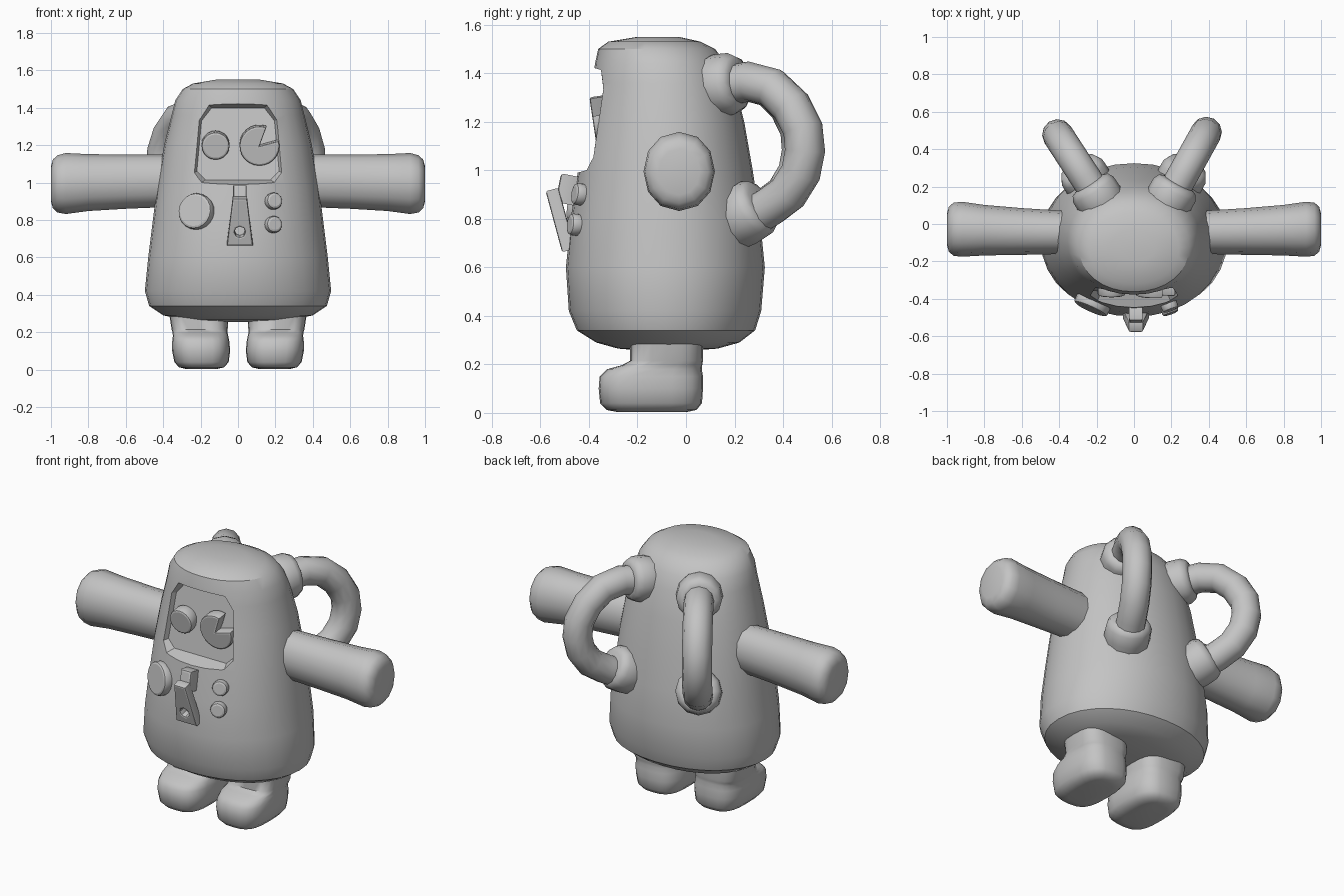
import bpy, bmesh, math
from mathutils import Vector, Matrix

if "Cube" in bpy.data.objects:
    bpy.data.objects.remove(bpy.data.objects["Cube"])

grey = bpy.data.materials.new("plain grey")
grey.diffuse_color = (0.55, 0.55, 0.55, 1)
grey.use_nodes = True
grey.node_tree.nodes["Principled BSDF"].inputs["Base Color"].default_value = grey.diffuse_color


def smooth(ob, angle=35):
    bpy.ops.object.select_all(action='DESELECT')
    ob.select_set(True)
    bpy.context.view_layer.objects.active = ob
    bpy.ops.object.shade_smooth_by_angle(angle=math.radians(angle))


def finish(name, bm, angle=35):
    bmesh.ops.recalc_face_normals(bm, faces=bm.faces[:])
    me = bpy.data.meshes.new(name)
    bm.to_mesh(me)
    bm.free()
    me.materials.append(grey)
    ob = bpy.data.objects.new(name, me)
    bpy.context.collection.objects.link(ob)
    smooth(ob, angle)
    return ob


def spow(v, n):
    return math.copysign(abs(v) ** (2 / n), v)


def loft(name, sections, seg, place, n=2.0, angle=35):
    """Skin superellipse rings (h, cu, cv, ru, rv); place maps (u, v, h) to space."""
    bm = bmesh.new()
    rings = []
    for h, cu, cv, ru, rv in sections:
        ring = []
        for i in range(seg):
            a = 2 * math.pi * i / seg
            ring.append(bm.verts.new(place(cu + ru * spow(math.cos(a), n),
                                           cv + rv * spow(math.sin(a), n), h)))
        rings.append(ring)
    for p, q in zip(rings, rings[1:]):
        for i in range(seg):
            j = (i + 1) % seg
            bm.faces.new((p[i], p[j], q[j], q[i]))
    bm.faces.new(rings[0])
    bm.faces.new(rings[-1])
    return finish(name, bm, angle)


# Body: height, half width, front y, back y
BODY = [(.255, .10, -.16, 0), (.265, .28, -.28, .13), (.29, .40, -.37, .22),
        (.34, .475, -.45, .285), (.42, .498, -.483, .31), (.6, .48, -.495, .325),
        (.8, .455, -.475, .305), (1.0, .43, -.445, .275), (1.2, .395, -.41, .24),
        (1.36, .355, -.385, .20), (1.44, .335, -.375, .165), (1.5, .295, -.362, .12),
        (1.53, .24, -.32, .06), (1.55, .12, -.2, -.03)]
body = loft("body", [(z, 0, (f + b) / 2, r, (b - f) / 2) for z, r, f, b in BODY],
            32, lambda u, v, h: (u, v, h), 2.1, 50)


def front_y(x, z):
    """Front surface of the body."""
    for lo, hi in zip(BODY, BODY[1:]):
        if lo[0] <= z <= hi[0]:
            t = (z - lo[0]) / (hi[0] - lo[0])
            r, f, b = (lo[k] + t * (hi[k] - lo[k]) for k in (1, 2, 3))
            return (f + b) / 2 - (b - f) / 2 * (1 - (abs(x) / r) ** 2.1) ** (1 / 2.1)


def face_y(z):
    """Tilted flat face panel."""
    return -.36 + (z - 1.02) * .15


# Face opening: flared cutter removed from the body
half = [(.14, 1.40), (.195, 1.33), (.22, 1.06), (.175, 1.015)]
outline = half + [(-x, z) for x, z in reversed(half)]
bm = bmesh.new()
back = [bm.verts.new((x, face_y(z), z)) for x, z in outline]
front = [bm.verts.new((x * 1.45, face_y(z) - .2, 1.21 + (z - 1.21) * 1.3)) for x, z in outline]
bm.faces.new(back)
bm.faces.new(front)
for i in range(8):
    j = (i + 1) % 8
    bm.faces.new((back[i], back[j], front[j], front[i]))
cutter = finish("face_cutter", bm)
cutter.hide_render = True
mod = body.modifiers.new("opening", 'BOOLEAN')
mod.operation, mod.solver, mod.object = 'DIFFERENCE', 'EXACT', cutter
bpy.context.view_layer.objects.active = body
bpy.ops.object.modifier_apply(modifier=mod.name)
bpy.data.objects.remove(cutter)
smooth(body, 30)

# Arms and feet, mirrored
for side, s in (("left", -1), ("right", 1)):
    loft(side + "_arm",
         [(.36, -.045, 1.01, .115, .14), (.6, -.04, 1.005, .125, .145),
          (.8, -.033, 1.0, .135, .152), (.92, -.028, .995, .147, .163),
          (.965, -.028, .993, .142, .153), (.99, -.028, .993, .12, .13),
          (1.0, -.028, .993, .085, .095)],
         12, lambda u, v, h: (s * h, u, v), 2.1, 50)
    loft(side + "_foot",
         [(.003, .195, -.14, .08, .14), (.012, .195, -.142, .12, .185),
          (.04, .195, -.144, .145, .21), (.10, .197, -.145, .155, .215),
          (.15, .199, -.143, .153, .213), (.18, .20, -.13, .148, .195),
          (.197, .203, -.098, .147, .165), (.215, .205, -.08, .15, .15),
          (.30, .21, -.08, .158, .15)],
         24, lambda u, v, h: (s * u, v, h), 3.0, 60)

# Back hoses with collars: (outward distance, z) along a swung vertical plane
HOSE = [(-.08, 1.34), (.09, 1.365), (.20, 1.34), (.29, 1.265), (.345, 1.17), (.355, 1.08),
        (.335, .99), (.275, .905), (.19, .85), (.05, .78)]
for side, s, deg in (("left", -1, 33), ("right", 1, 29)):
    d = Vector((s * math.sin(math.radians(deg)), math.cos(math.radians(deg)), 0))
    base = Vector((s * .215, .18, 0))
    pts = [base + d * t + Vector((0, 0, z)) for t, z in HOSE]
    across = d.cross(Vector((0, 0, 1)))
    bm = bmesh.new()
    rings = []
    for i, p in enumerate(pts):
        tan = (pts[min(i + 1, len(pts) - 1)] - pts[max(i - 1, 0)]).normalized()
        up = across.cross(tan)
        rings.append([bm.verts.new(p + .083 * (across * math.cos(k * math.pi / 6)
                                               + up * math.sin(k * math.pi / 6)))
                      for k in range(12)])
    for p, q in zip(rings, rings[1:]):
        for k in range(12):
            bm.faces.new((p[k], p[k - 1], q[k - 1], q[k]))
    bm.faces.new(rings[0])
    bm.faces.new(rings[-1])
    finish(side + "_hose", bm, 45)
    for label, t, z, tilt in (("upper", -.03, 1.352, .12), ("lower", .085, .825, .5)):
        rot = (d * math.cos(tilt) + Vector((0, 0, math.sin(tilt)))).to_track_quat('Z', 'Y')
        mid = base + d * t + Vector((0, 0, z))
        loft(f"{side}_{label}_collar",
             [(h, 0, 0, r, r) for h, r in ((-.09, .12), (-.03, .13), (.035, .128),
                                           (.065, .112), (.075, .085))],
             12, lambda u, v, h: mid + rot @ Vector((u, v, h)), 2.0, 50)


def arc(r, a0=0, a1=360, steps=20, cx=0, cy=0):
    n = steps if a1 - a0 == 360 else steps + 1
    return [(cx + r * math.cos(math.radians(a0 + (a1 - a0) * i / steps)),
             cy + r * math.sin(math.radians(a0 + (a1 - a0) * i / steps))) for i in range(n)]


def plate(name, loops, pos, normal, depth, bevel):
    """Bevelled plate from 2D outlines, centred on pos and facing normal."""
    cu = bpy.data.curves.new(name, 'CURVE')
    cu.dimensions, cu.fill_mode = '2D', 'BOTH'
    cu.extrude, cu.bevel_depth, cu.offset, cu.bevel_resolution = depth / 2 - bevel, bevel, -bevel, 1
    for loop in loops:
        sp = cu.splines.new('POLY')
        sp.points.add(len(loop) - 1)
        for p, (x, y) in zip(sp.points, loop):
            p.co = (x, y, 0, 1)
        sp.use_cyclic_u = True
    cu.materials.append(grey)
    ob = bpy.data.objects.new(name, cu)
    bpy.context.collection.objects.link(ob)
    n = Vector(normal).normalized()
    x = Vector((0, 0, 1)).cross(n).normalized()
    m = Matrix((x, n.cross(x), n)).transposed().to_4x4()
    m.translation = pos
    ob.matrix_world = m
    bpy.ops.object.select_all(action='DESELECT')
    ob.select_set(True)
    bpy.context.view_layer.objects.active = ob
    bpy.ops.object.convert(target='MESH')
    smooth(bpy.context.object, 40)


# Eyes: a small disc and a larger disc with a wedge missing
face_n = (0, -1, -.15)
plate("small_eye", [arc(.075)], (-.12, face_y(1.2) - .015, 1.2), face_n, .07, .012)
plate("notched_eye", [[(0, 0)] + arc(.107, 70, 375)], (.115, face_y(1.2) - .015, 1.2),
      face_n, .07, .01)

# Chest buttons lying on the body surface
for name, x, z, r in (("large_button", -.222, .845, .097),
                      ("upper_button", .188, .9, .045), ("lower_button", .188, .775, .045)):
    e = .02
    gx = (front_y(x + e, z) - front_y(x - e, z)) / (2 * e)
    gz = (front_y(x, z + e) - front_y(x, z - e)) / (2 * e)
    plate(name, [arc(r)], (x, front_y(x, z) - .005, z), (gx, -1, gz), .06, .014)

# Zip slider and its pull tab with a hole
plate("zip_slider", [[(-.036, -.06), (.036, -.06), (.036, .06), (-.036, .06)]],
      (.01, -.485, .92), (0, -1, .2), .085, .012)
plate("zip_pull", [[(-.07, -.13), (.07, -.13), (.038, .13), (-.038, .13)],
                   arc(.029, 0, 360, 8, 0, -.055)],
      (.01, -.518, .795), (0, -1, -.27), .055, .009)
